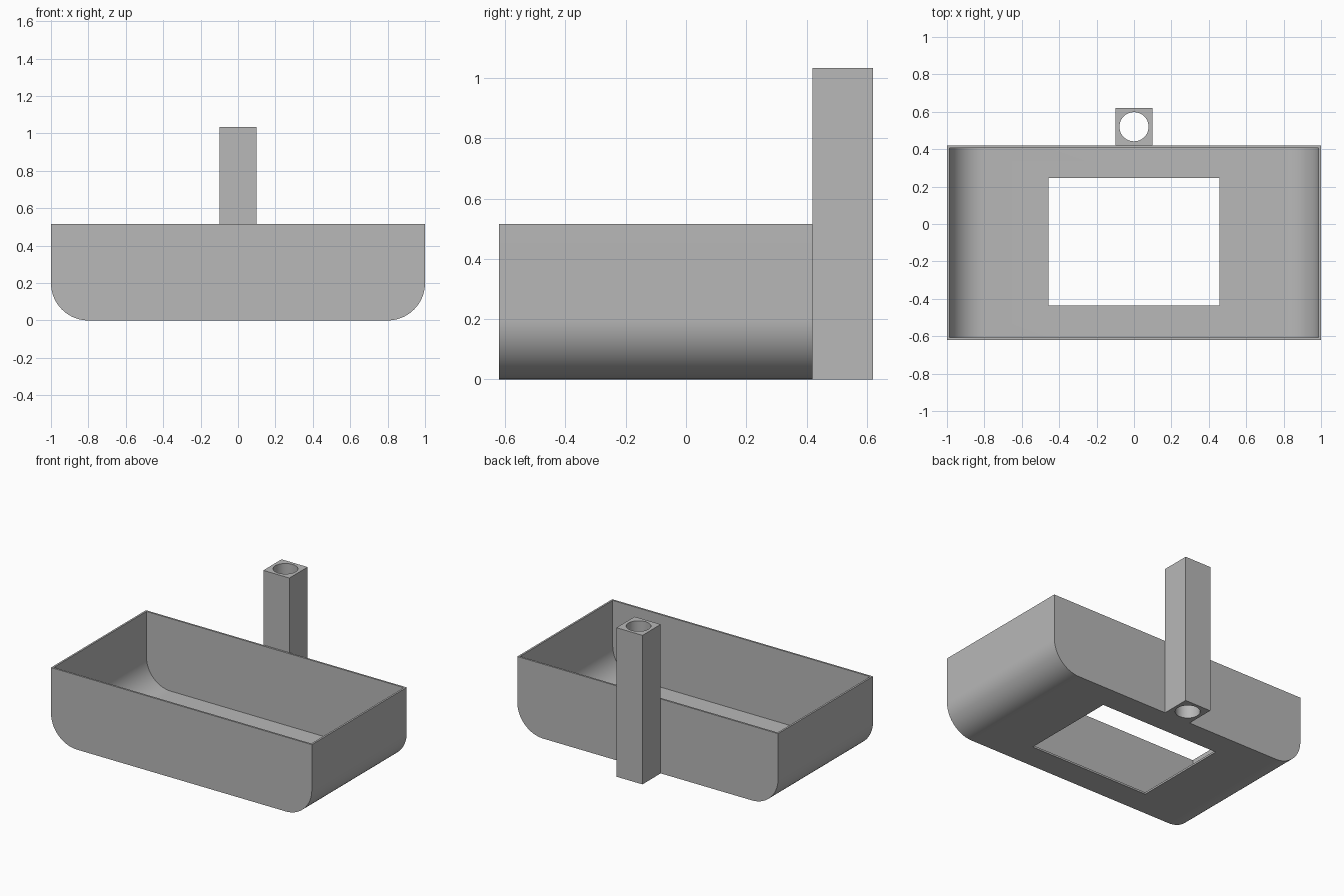
import bpy, bmesh, math
from mathutils import Vector

cube = bpy.data.objects.get("Cube")
if cube:
    bpy.data.objects.remove(cube, do_unlink=True)

WALL = 0.013
FRONT, BACK, REAR = -0.62, 0.42, 0.62
RIM, POST_TOP, RADIUS = 0.516, 1.033, 0.2

grey = bpy.data.materials.new("plain grey")
grey.use_nodes = True
grey.diffuse_color = (0.48, 0.48, 0.48, 1)
grey.node_tree.nodes["Principled BSDF"].inputs["Base Color"].default_value = grey.diffuse_color


def prism(name, outline, offset):
    """Extrude a closed planar outline by an offset into a solid."""
    bm = bmesh.new()
    face = bm.faces.new([bm.verts.new(p) for p in outline])
    ext = bmesh.ops.extrude_face_region(bm, geom=[face], use_keep_orig=True)
    moved = [v for v in ext["geom"] if isinstance(v, bmesh.types.BMVert)]
    bmesh.ops.translate(bm, verts=moved, vec=Vector(offset))
    bmesh.ops.recalc_face_normals(bm, faces=bm.faces)
    mesh = bpy.data.meshes.new(name)
    bm.to_mesh(mesh)
    bm.free()
    mesh.materials.append(grey)
    obj = bpy.data.objects.new(name, mesh)
    bpy.context.collection.objects.link(obj)
    return obj


def hull(name, half, bottom, top, radius, y0, y1, steps=24):
    """Box along y whose two lower long edges are rounded."""
    right = []
    for i in range(steps + 1):
        a = math.pi / 2 * i / steps
        right.append((half - radius + radius * math.sin(a),
                      bottom + radius - radius * math.cos(a)))
    right.append((half, top))
    left = [(-x, z) for x, z in reversed(right)]
    return prism(name, [(x, y0, z) for x, z in right + left], (0, y1 - y0, 0))


def box(name, half, y0, y1, z0, z1):
    corners = [(-half, y0, z0), (half, y0, z0), (half, y1, z0), (-half, y1, z0)]
    return prism(name, corners, (0, 0, z1 - z0))


def cut(target, cutter):
    """Subtract the cutter, then discard it."""
    cutter.hide_render = True
    mod = target.modifiers.new("cut", "BOOLEAN")
    mod.operation, mod.solver, mod.object = "DIFFERENCE", "EXACT", cutter
    select(target)
    bpy.ops.object.modifier_apply(modifier=mod.name)
    bpy.data.objects.remove(cutter, do_unlink=True)


def select(obj):
    bpy.ops.object.select_all(action="DESELECT")
    obj.select_set(True)
    bpy.context.view_layer.objects.active = obj


# Thin-walled tray with a rectangular opening in its floor
tray = hull("tray", 1, 0, RIM, RADIUS, FRONT, BACK)
cut(tray, hull("tray_cavity", 1 - WALL, WALL, RIM + 0.1, RADIUS - WALL,
               FRONT + WALL, BACK - WALL))
cut(tray, box("floor_opening", 0.457, -0.437, 0.247, -0.1, 0.1))

# Square post behind the tray, bored through from top to bottom
post = box("post", 0.1, BACK, REAR, 0, POST_TOP)
mid = (BACK + REAR) / 2
circle = [(0.078 * math.cos(math.tau * i / 48),
           mid + 0.078 * math.sin(math.tau * i / 48), -0.1) for i in range(48)]
cut(post, prism("post_bore", circle, (0, 0, POST_TOP + 0.2)))

for part in (tray, post):
    select(part)
    bpy.ops.object.shade_smooth_by_angle(angle=math.radians(30))
